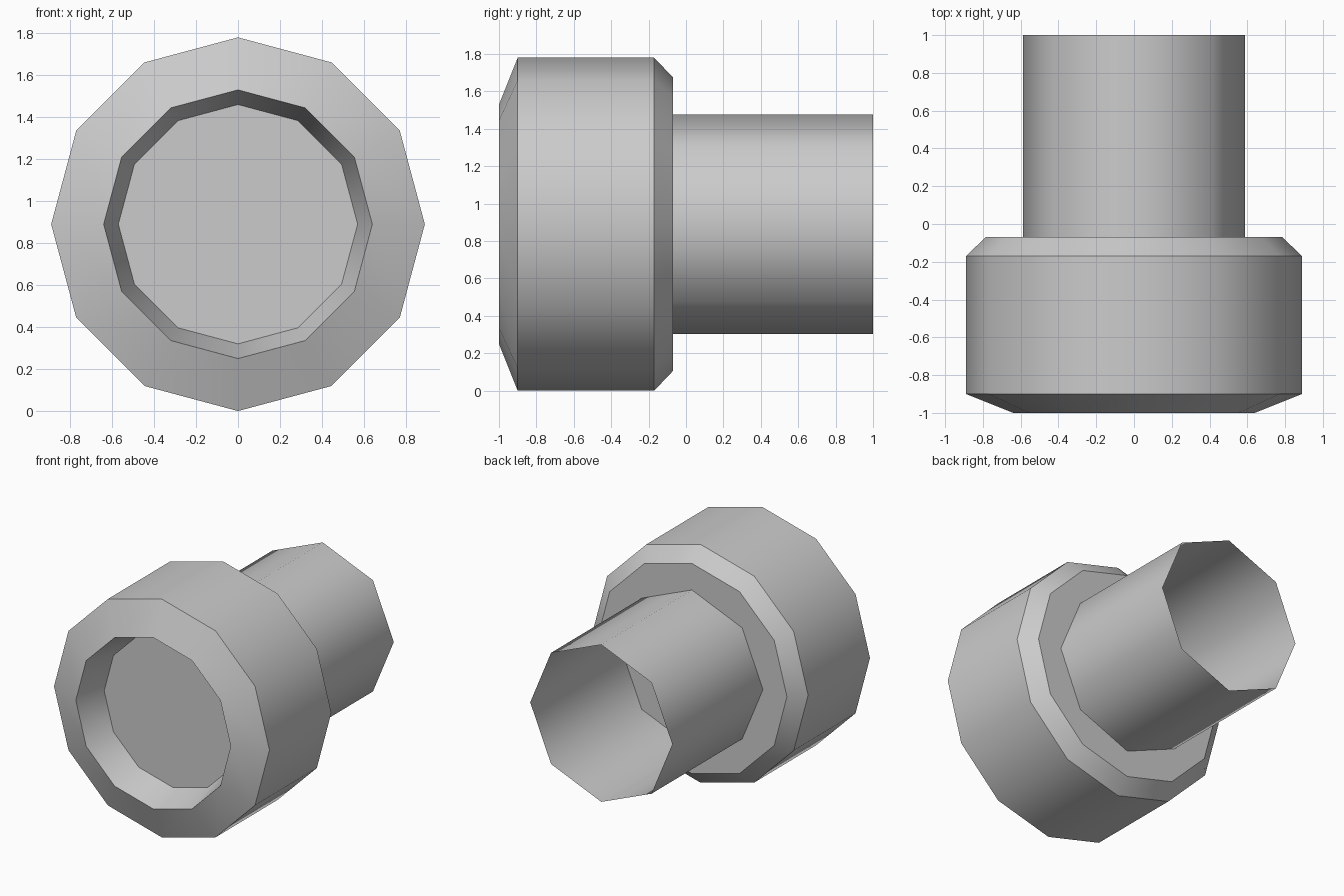
import bpy
import bmesh
from math import sin, cos, pi

# Remove the default cube
cube = bpy.data.objects.get("Cube")
if cube:
    bpy.data.objects.remove(cube, do_unlink=True)

AXIS_Z = 0.89

# Single grey material
grey = bpy.data.materials.new("plain_grey")
grey.use_nodes = True
colour = (0.6, 0.6, 0.6, 1)
grey.diffuse_color = colour
grey.node_tree.nodes["Principled BSDF"].inputs["Base Color"].default_value = colour


def lathe(name, profile, sides, cap_start=False, cap_end=False):
    """Turn (radius, y) points about the y axis, smooth around, sharp at rims."""
    bm = bmesh.new()
    rings = []
    for radius, y in profile:
        ring = [bm.verts.new((radius * sin(2 * pi * i / sides), y,
                              AXIS_Z + radius * cos(2 * pi * i / sides)))
                for i in range(sides)]
        rings.append(ring)
    for a, b in zip(rings, rings[1:]):
        for i in range(sides):
            j = (i + 1) % sides
            face = bm.faces.new((a[i], a[j], b[j], b[i]))
            face.smooth = True
    if cap_start:
        bm.faces.new(rings[0][::-1])
    if cap_end:
        bm.faces.new(rings[-1])
    for ring in rings:
        for i in range(sides):
            bm.edges.get((ring[i], ring[(i + 1) % sides])).smooth = False
    bmesh.ops.recalc_face_normals(bm, faces=bm.faces)
    # Open tubes: make the wall face away from the axis
    if not (cap_start and cap_end):
        bm.faces.ensure_lookup_table()
        f = bm.faces[0]
        c = f.calc_center_median()
        if f.normal.x * c.x + f.normal.z * (c.z - AXIS_Z) < 0:
            bmesh.ops.reverse_faces(bm, faces=bm.faces)
    mesh = bpy.data.meshes.new(name)
    bm.to_mesh(mesh)
    bm.free()
    mesh.materials.append(grey)
    obj = bpy.data.objects.new(name, mesh)
    bpy.context.collection.objects.link(obj)
    return obj


# Wide head: recessed front disc, tapered lip, chamfers and closed back
lathe("head", [(0.57, -0.765), (0.64, -1.0), (0.89, -0.9),
               (0.89, -0.17), (0.785, -0.07)], 12, True, True)

# Open tube reaching backwards
lathe("rear_tube", [(0.587, -0.07), (0.587, 1.0)], 8)
